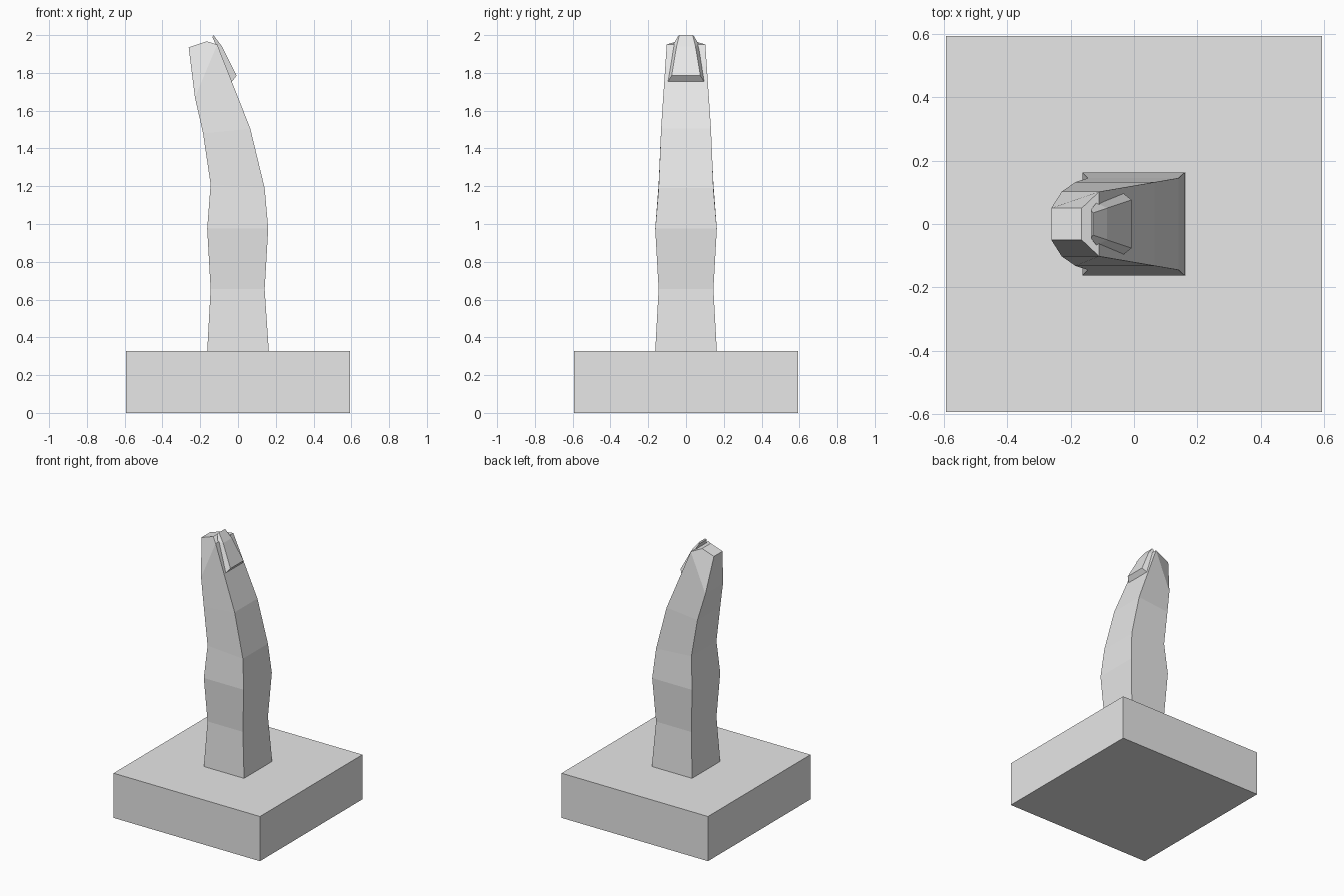
import bpy
import bmesh

if "Cube" in bpy.data.objects:
    bpy.data.objects.remove(bpy.data.objects["Cube"])

stone = bpy.data.materials.new("light grey")
stone.diffuse_color = (0.8, 0.8, 0.8, 1)
stone.use_nodes = True
stone.node_tree.nodes["Principled BSDF"].inputs["Base Color"].default_value = stone.diffuse_color


def loft(name, rings):
    """Skin equal-sized rings of points and cap both ends."""
    bm = bmesh.new()
    loops = [[bm.verts.new(p) for p in ring] for ring in rings]
    n = len(loops[0])
    for a, b in zip(loops, loops[1:]):
        for i in range(n):
            j = (i + 1) % n
            bm.faces.new((a[i], a[j], b[j], b[i]))
    bm.faces.new(loops[0][::-1])
    bm.faces.new(loops[-1])
    bmesh.ops.recalc_face_normals(bm, faces=bm.faces[:])
    mesh = bpy.data.meshes.new(name)
    bm.to_mesh(mesh)
    bm.free()
    mesh.materials.append(stone)
    obj = bpy.data.objects.new(name, mesh)
    bpy.context.collection.objects.link(obj)
    return obj


def section(back, front, w_back, w_front):
    """Four-cornered ring, symmetric in y; back and front are (x, z)."""
    (xb, zb), (xf, zf) = back, front
    return [(xb, -w_back, zb), (xf, -w_front, zf),
            (xf, w_front, zf), (xb, w_back, zb)]


# Square plinth
B = 0.593
loft("base", [[(-B, -B, z), (B, -B, z), (B, B, z), (-B, B, z)] for z in (0, 0.327)])

# Bent finger: back (x, z), front (x, z), half width
finger = [
    ((-0.163, 0.327), (0.163, 0.327), 0.163),
    ((-0.145, 0.655), (0.141, 0.655), 0.145),
    ((-0.163, 0.975), (0.160, 0.975), 0.163),
    ((-0.145, 1.210), (0.141, 1.190), 0.145),
    ((-0.185, 1.480), (0.065, 1.505), 0.132),
    ((-0.228, 1.670), (-0.110, 1.950), 0.102),
    ((-0.261, 1.935), (-0.165, 1.967), 0.050),
]
loft("finger", [section(b, f, w, w) for b, f, w in finger])

# Fingernail: bevelled plate, wide at the bed and narrowing to the raised tip
nail = [
    ((-0.035, 1.750), (-0.008, 1.785), 0.098, 0.076),
    ((-0.118, 1.950), (-0.085, 1.940), 0.068, 0.050),
    ((-0.136, 1.990), (-0.130, 2.000), 0.045, 0.035),
]
loft("fingernail", [section(*s) for s in nail])
